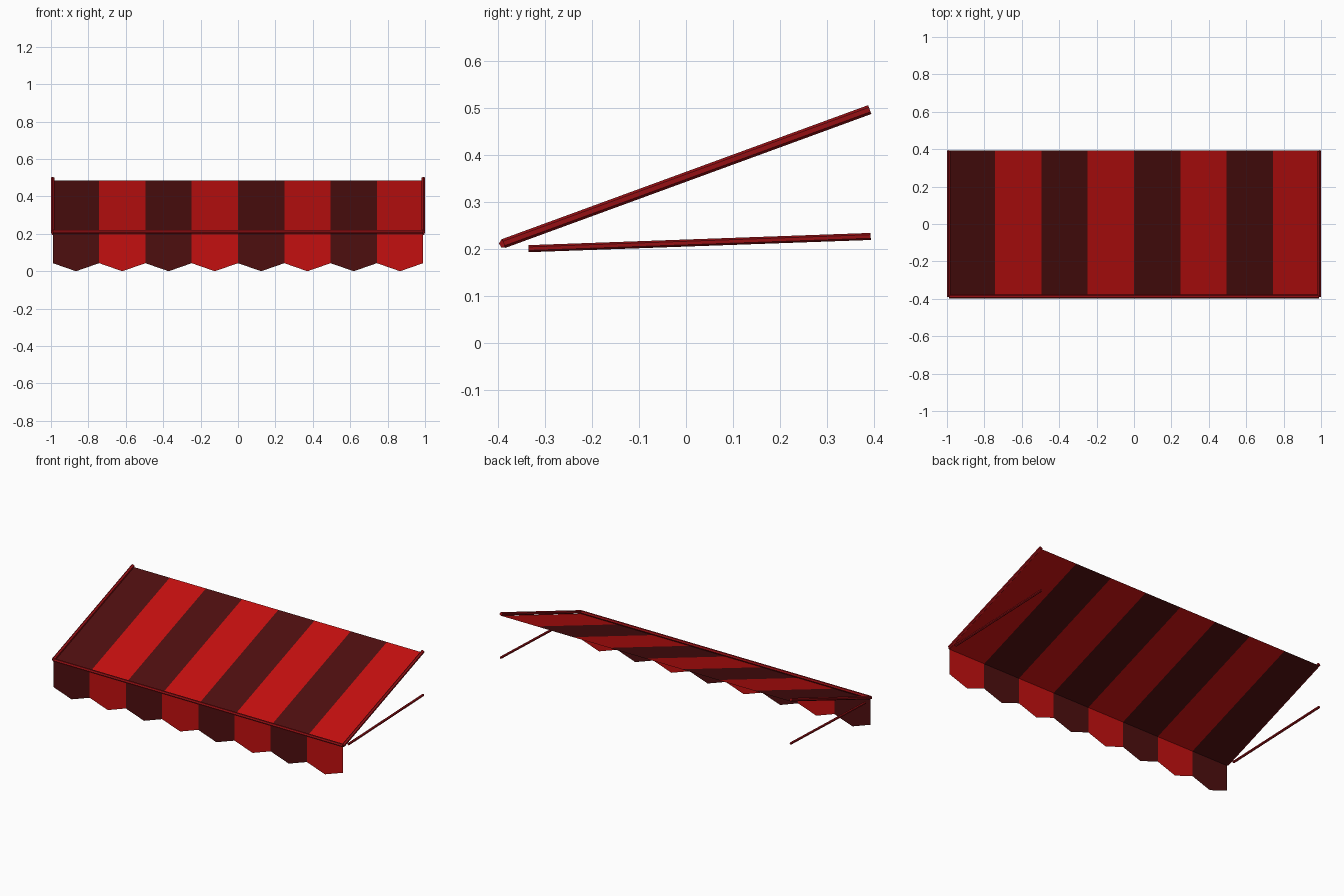
import bpy
import bmesh
from mathutils import Matrix, Vector

if "Cube" in bpy.data.objects:
    bpy.data.objects.remove(bpy.data.objects["Cube"], do_unlink=True)


def material(name, colour):
    mat = bpy.data.materials.new(name)
    mat.use_nodes = True
    mat.diffuse_color = (*colour, 1)
    mat.node_tree.nodes["Principled BSDF"].inputs["Base Color"].default_value = (*colour, 1)
    return mat


DARK = material("dark maroon cloth", (0.076, 0.0045, 0.0048))
RED = material("red cloth", (0.55, 0.005, 0.005))
FRAME = material("frame red", (0.3, 0.005, 0.007))

SIDE = 0.99            # half width of the cloth
STRIPES = 8
STEP = 2 * SIDE / STRIPES
FRONT_Y, FRONT_Z = -0.388, 0.2
BACK_Y, BACK_Z = 0.394, 0.486


def make_object(name, bm, mats):
    mesh = bpy.data.meshes.new(name)
    bm.to_mesh(mesh)
    bm.free()
    for mat in mats:
        mesh.materials.append(mat)
    obj = bpy.data.objects.new(name, mesh)
    bpy.context.collection.objects.link(obj)
    return obj


def striped_cloth(name, outline):
    """Repeat one stripe outline across the width in alternating colours."""
    bm = bmesh.new()
    for i in range(STRIPES):
        left = -SIDE + i * STEP
        face = bm.faces.new([bm.verts.new((left + t * STEP, y, z)) for t, y, z in outline])
        face.material_index = i % 2
    bmesh.ops.remove_doubles(bm, verts=bm.verts, dist=0.0001)
    return make_object(name, bm, [DARK, RED])


def hex_rod(name, start, end, radius, ridge):
    """Six-sided rod with one ridge pointing towards the given direction."""
    start, end = Vector(start), Vector(end)
    axis = (end - start).normalized()
    ridge = Vector(ridge)
    ridge = (ridge - axis * ridge.dot(axis)).normalized()
    turn = Matrix((ridge.cross(axis), ridge, axis)).transposed().to_4x4()
    bm = bmesh.new()
    bmesh.ops.create_cone(bm, cap_ends=True, segments=6, radius1=radius, radius2=radius,
                          depth=(end - start).length,
                          matrix=Matrix.Translation((start + end) / 2) @ turn)
    return make_object(name, bm, [FRAME])


# Sloping roof cloth and the hanging pointed valance
striped_cloth("canopy", [(0, FRONT_Y, FRONT_Z), (1, FRONT_Y, FRONT_Z),
                         (1, BACK_Y, BACK_Z), (0, BACK_Y, BACK_Z)])
striped_cloth("valance", [(0, FRONT_Y, FRONT_Z), (0, FRONT_Y, 0.043), (0.5, FRONT_Y, 0),
                          (1, FRONT_Y, 0.043), (1, FRONT_Y, FRONT_Z)])

# Front bar, side rails above the cloth edges, and support arms below
hex_rod("front_bar", (-SIDE, FRONT_Y, 0.211), (SIDE, FRONT_Y, 0.211), 0.01, (0, 1, 0))
for side, x in (("left", 0.991), ("right", -0.991)):
    hex_rod(side + "_rail", (x, FRONT_Y, 0.211), (x, 0.391, 0.496), 0.01, (0, 0, 1))
    hex_rod(side + "_support_arm", (x, -0.335, 0.2), (x, 0.393, 0.226), 0.0075, (0, 0, 1))
